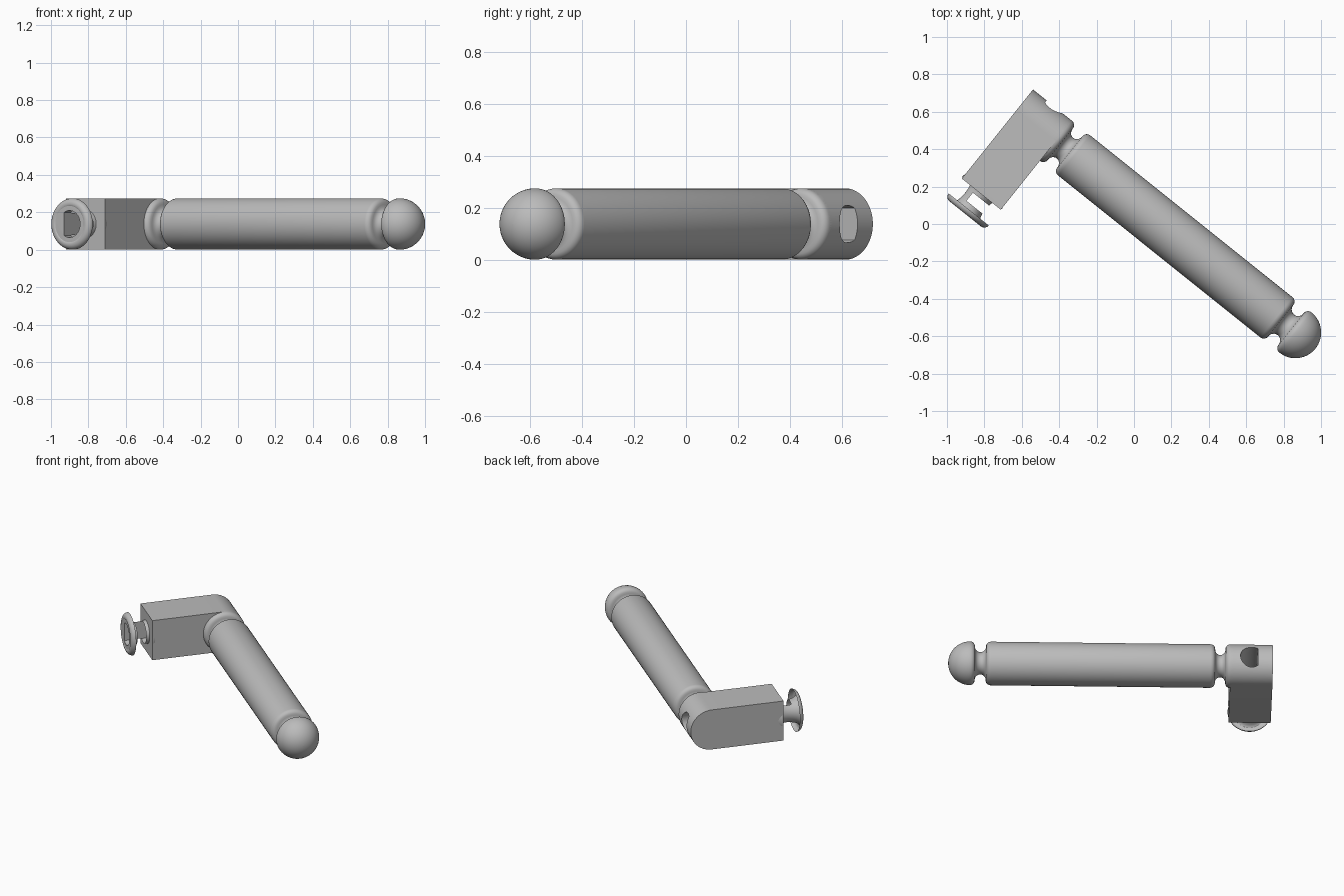
import bpy, bmesh, math
from mathutils import Matrix, Vector

if "Cube" in bpy.data.objects:
    bpy.data.objects.remove(bpy.data.objects["Cube"])

R = 0.1375                      # common radius (half the thickness)
SHAFT = -1.775                  # position of the socket axis along the handle
# local frame: X along the handle towards the knob, Y across, origin at dome centre
FRAME = Matrix.Translation((0.863, -0.58, R)) @ Matrix.Rotation(math.atan2(-0.625, 0.781), 4, 'Z')

grey = bpy.data.materials.new("plain_grey")
grey.diffuse_color = (0.5, 0.5, 0.5, 1)
grey.use_nodes = True
grey.node_tree.nodes["Principled BSDF"].inputs["Base Color"].default_value = grey.diffuse_color


def finish(name, bm):
    bmesh.ops.recalc_face_normals(bm, faces=bm.faces[:])
    me = bpy.data.meshes.new(name)
    bm.to_mesh(me)
    bm.free()
    me.transform(FRAME)
    me.materials.append(grey)
    ob = bpy.data.objects.new(name, me)
    bpy.context.collection.objects.link(ob)
    return ob


def lathe(name, profile, place, seg=56):
    """Spin (axial, radius) points about an axis; place(axial, a, b) gives the local point."""
    bm = bmesh.new()
    rings = []
    for s, r in profile:
        rings.append([bm.verts.new(place(s, r * math.cos(2 * math.pi * i / seg),
                                         r * math.sin(2 * math.pi * i / seg))) for i in range(seg)])
    for a, b in zip(rings, rings[1:]):
        for i in range(seg):
            j = (i + 1) % seg
            bm.faces.new((a[i], a[j], b[j], b[i]))
    bm.faces.new(rings[0])
    bm.faces.new(rings[-1])
    return finish(name, bm)


def prism(name, outline, place, s0, s1):
    """Extrude a 2D outline between two axial positions."""
    bm = bmesh.new()
    a = [bm.verts.new(place(s0, u, v)) for u, v in outline]
    b = [bm.verts.new(place(s1, u, v)) for u, v in outline]
    bm.faces.new(a)
    bm.faces.new(b)
    n = len(a)
    for i in range(n):
        bm.faces.new((a[i], a[(i + 1) % n], b[(i + 1) % n], b[i]))
    return finish(name, bm)


def arc(cx, cy, rx, ry, a0, a1, n):
    return [(cx + rx * math.cos(math.radians(a0 + (a1 - a0) * i / n)),
             cy + ry * math.sin(math.radians(a0 + (a1 - a0) * i / n))) for i in range(n + 1)]


def groove(s_hi, s_lo):
    """Rounded shoulder, concave neck, rounded shoulder, running towards -s."""
    mid, half = (s_hi + s_lo) / 2, (s_hi - s_lo) / 2
    return (arc(s_hi, R - 0.03, 0.03, 0.03, 90, 180, 5)[:-1]
            + arc(mid, 0.105, half - 0.03, 0.035, 0, -180, 10)
            + arc(s_lo, R - 0.03, 0.03, 0.03, 0, 90, 5)[1:])


along_x = lambda s, a, b: Vector((s, a, b))
along_y = lambda s, a, b: Vector((SHAFT + a, s, b))

# grip with domed knob, two necks and the collar that enters the arm
grip = lathe("grip", arc(0, 0, R, R, 0.5, 90, 16)[:-1] + groove(0, -0.13)
             + groove(-1.515, -1.64) + [(-1.66, R)], along_x)

# crank arm: block with a half-round outer end
arm = prism("crank_arm", arc(0, 0, R, R, -90, 90, 28) + [(-0.472, R), (-0.472, -R)],
            along_x, -1.907, -1.64)

# flanged socket at the free end of the arm
flange = arc(-0.578, R - 0.027, 0.027, 0.027, 270 - 90, 90, 8)
socket = lathe("socket_flange", flange[:-1] + groove(-0.578, -0.465)
               + [(-0.44, R - 0.005)], along_y)

# D-shaped through hole
r, flat = 0.072, 0.038
h = math.degrees(math.acos(-flat / r))
cutter = prism("hole_cutter", arc(0, 0, r, r, -h, h, 32), along_y, -0.8, 0.3)
cutter.hide_render = True

for ob in (arm, socket):
    bpy.context.view_layer.objects.active = ob
    m = ob.modifiers.new("hole", 'BOOLEAN')
    m.operation = 'DIFFERENCE'
    m.object = cutter
    m.solver = 'EXACT'
    bpy.ops.object.modifier_apply(modifier=m.name)
bpy.data.objects.remove(cutter)

# smooth shading with sharp edges kept
for ob in (grip, arm, socket):
    bpy.ops.object.select_all(action='DESELECT')
    ob.select_set(True)
    bpy.context.view_layer.objects.active = ob
    bpy.ops.object.shade_smooth_by_angle(angle=math.radians(35))
